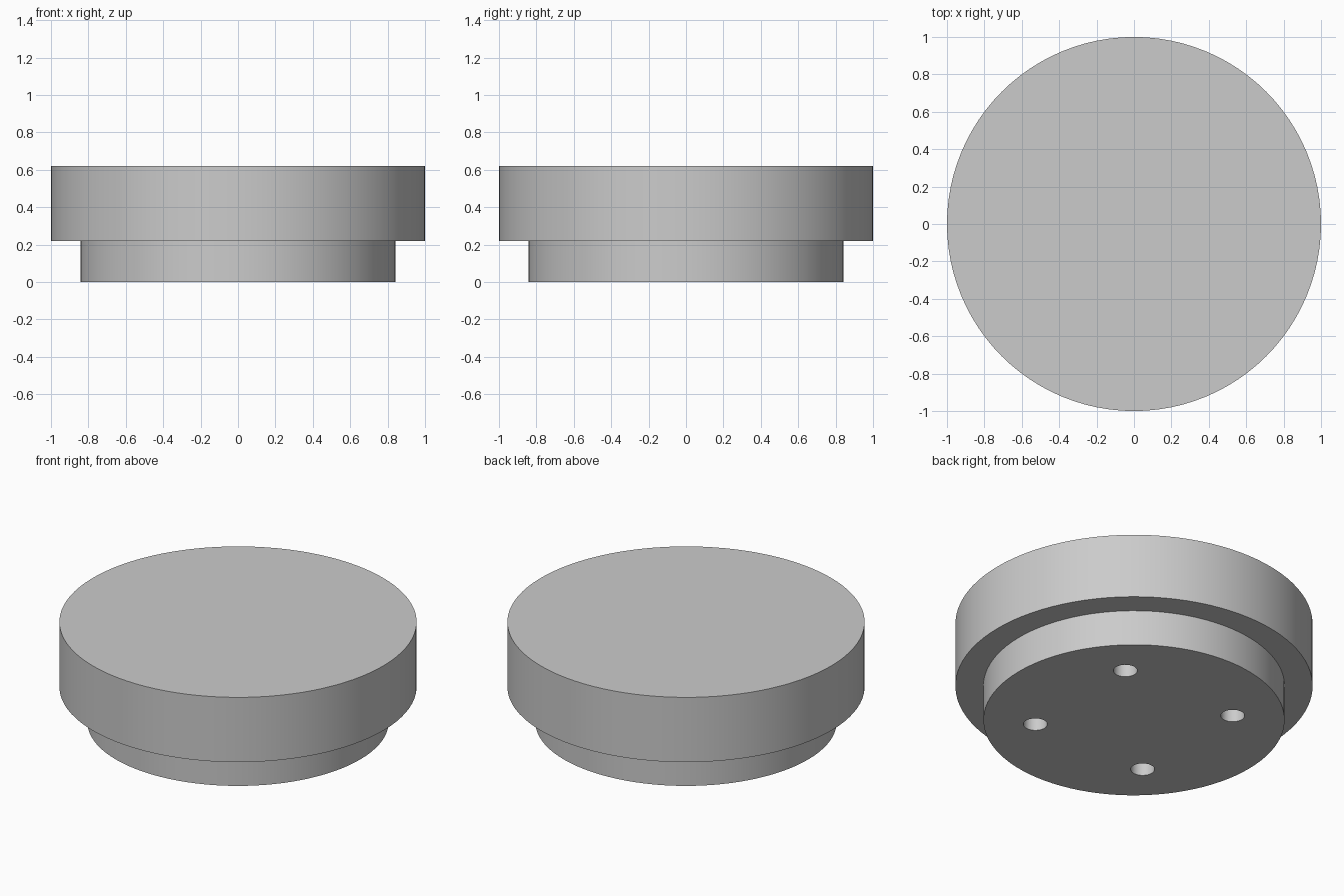
import bpy, math

if "Cube" in bpy.data.objects:
    bpy.data.objects.remove(bpy.data.objects["Cube"])

grey = bpy.data.materials.new("plain grey")
grey.diffuse_color = (0.6, 0.6, 0.6, 1)
grey.use_nodes = True
grey.node_tree.nodes["Principled BSDF"].inputs["Base Color"].default_value = grey.diffuse_color

SEG = 96
TOP, STEP = 0.62, 0.22
RIM_R, BASE_R = 1.0, 0.843
HOLE_R, HOLE_POS, HOLE_DEPTH = 0.067, 0.392, 0.22


def lathe(name, profile, segments):
    """Closed solid turned around z from (radius, height) rings, bottom to top."""
    verts = [(r * math.cos(2 * math.pi * i / segments),
              r * math.sin(2 * math.pi * i / segments), z)
             for r, z in profile for i in range(segments)]
    faces = [tuple(reversed(range(segments)))]
    for k in range(len(profile) - 1):
        a, b = k * segments, (k + 1) * segments
        for i in range(segments):
            j = (i + 1) % segments
            faces.append((a + i, a + j, b + j, b + i))
    last = (len(profile) - 1) * segments
    faces.append(tuple(range(last, last + segments)))
    mesh = bpy.data.meshes.new(name)
    mesh.from_pydata(verts, [], faces)
    mesh.materials.append(grey)
    obj = bpy.data.objects.new(name, mesh)
    bpy.context.collection.objects.link(obj)
    return obj


# Stepped disc: narrow base under a wide cap
disc = lathe("stepped_disc",
             [(BASE_R, 0), (BASE_R, STEP), (RIM_R, STEP), (RIM_R, TOP)], SEG)

# Four blind mounting holes in the underside
for n, (sx, sy) in enumerate([(1, 1), (-1, 1), (-1, -1), (1, -1)]):
    cutter = lathe(f"hole_cutter_{n + 1}",
                   [(HOLE_R, -0.1), (HOLE_R, HOLE_DEPTH)], 32)
    cutter.location = (sx * HOLE_POS, sy * HOLE_POS, 0)
    cutter.hide_render = True
    cutter.hide_set(True)
    cut = disc.modifiers.new(f"mounting_hole_{n + 1}", "BOOLEAN")
    cut.operation = "DIFFERENCE"
    cut.solver = "EXACT"
    cut.object = cutter

# Apply the cuts, remove the cutters, then smooth the round walls
bpy.context.view_layer.objects.active = disc
disc.select_set(True)
for mod in list(disc.modifiers):
    cutter = mod.object
    bpy.ops.object.modifier_apply(modifier=mod.name)
    bpy.data.objects.remove(cutter)
bpy.ops.object.shade_smooth_by_angle(angle=math.radians(30))
